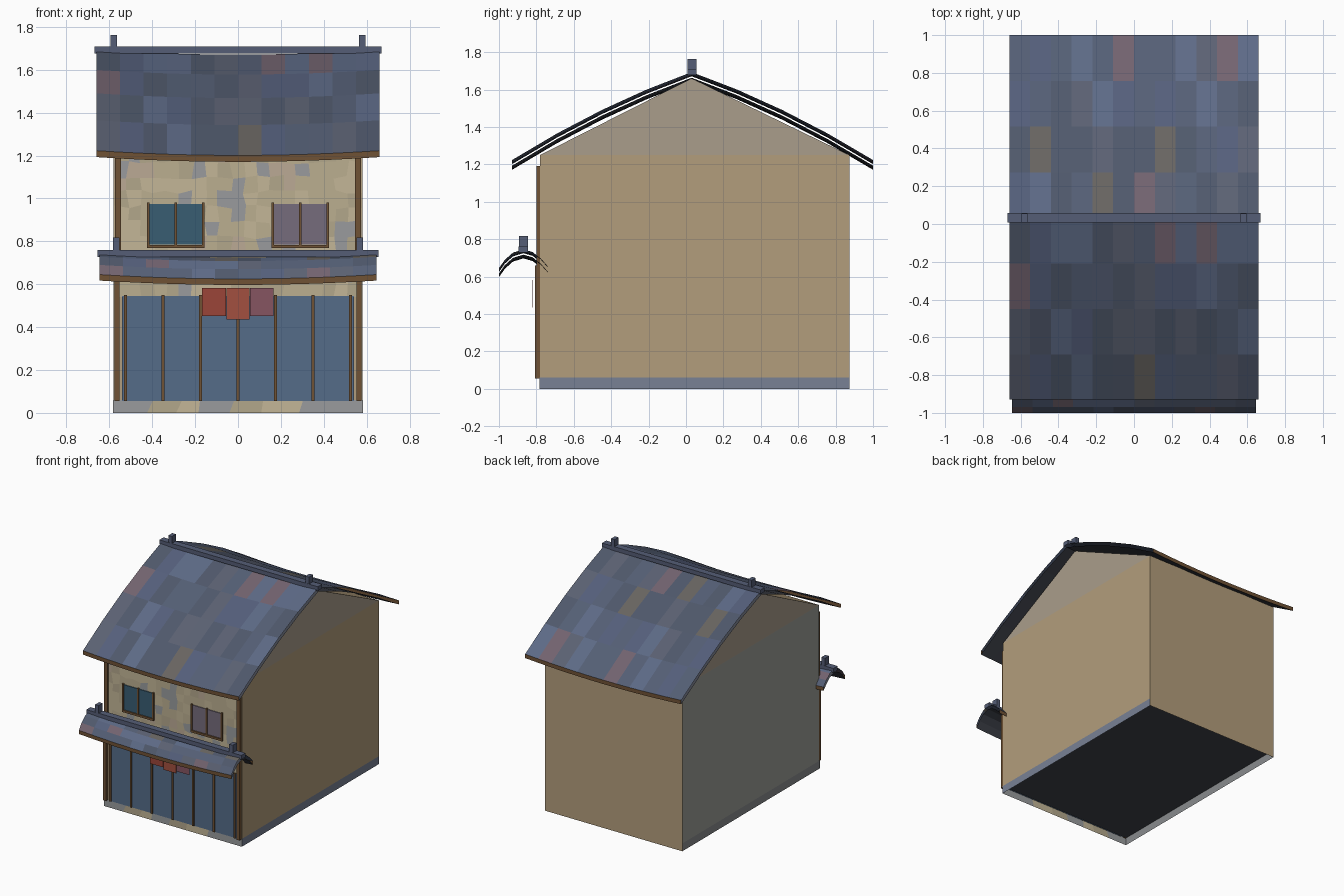
import bpy, bmesh, random
from mathutils import Vector

if "Cube" in bpy.data.objects:
    bpy.data.objects.remove(bpy.data.objects["Cube"])

random.seed(7)


def mat(name, rgb):
    m = bpy.data.materials.new(name)
    m.diffuse_color = (*rgb, 1)
    m.use_nodes = True
    m.node_tree.nodes["Principled BSDF"].inputs["Base Color"].default_value = m.diffuse_color
    return m


slates = [mat("slate_%d" % i, c) for i, c in enumerate([
    (.09, .115, .18), (.08, .10, .15), (.11, .145, .24), (.105, .12, .17),
    (.09, .115, .20), (.17, .125, .16), (.14, .13, .12)])]
plasters = [mat("plaster_%d" % i, c) for i, c in enumerate([
    (.50, .43, .28), (.55, .47, .31), (.45, .39, .26), (.50, .40, .30), (.32, .33, .34)])]
wall_m = mat("ochre_wall", (.45, .34, .20))
gable_m = mat("gable_plaster", (.40, .34, .26))
grey_m = mat("grey_wall", (.34, .35, .32))
stone_m = mat("stone", (.19, .22, .30))
pale_m = mat("pale_stone", (.25, .26, .27))
dark_m = mat("dark_underside", (.05, .055, .07))
wood_m = mat("wood", (.16, .085, .035))
ridge_m = mat("ridge_slate", (.09, .11, .18))
blue_m = mat("shop_blue", (.09, .15, .25))
teal_m = mat("teal_glass", (.04, .11, .17))
mauve_m = mat("mauve_glass", (.18, .15, .20))
reds = [mat("cloth_%d" % i, c) for i, c in enumerate([
    (.33, .06, .04), (.36, .08, .05), (.24, .09, .12)])]


def finish(name, bm, mats):
    me = bpy.data.meshes.new(name)
    bm.to_mesh(me)
    bm.free()
    for m in mats:
        me.materials.append(m)
    ob = bpy.data.objects.new(name, me)
    bpy.context.collection.objects.link(ob)
    return ob


def box(name, x0, x1, y0, y1, z0, z1, m):
    bm = bmesh.new()
    bmesh.ops.create_cube(bm, size=1)
    for v in bm.verts:
        v.co = Vector(((x0 + x1) / 2 + v.co.x * (x1 - x0),
                       (y0 + y1) / 2 + v.co.y * (y1 - y0),
                       (z0 + z1) / 2 + v.co.z * (z1 - z0)))
    return finish(name, bm, [m])


def curved_roof(name, half_w, cols, profile, thick, sag):
    """Hollow sagging roof: tiled top sheet, dark soffit, wooden eave boards, open ends."""
    bm = bmesh.new()
    sheets = []
    for drop in (0, thick):
        rows = []
        for y, z in profile:
            xs = [half_w * (2 * i / cols - 1) for i in range(cols + 1)]
            rows.append([bm.verts.new((x, y, z - drop - sag * (1 - (x / half_w) ** 2))) for x in xs])
        sheets.append(rows)
    top, low = sheets
    n = len(slates)
    for j in range(len(profile) - 1):
        for i in range(cols):
            f = bm.faces.new((top[j][i], top[j][i + 1], top[j + 1][i + 1], top[j + 1][i]))
            f.material_index = random.choice([0, 0, 0, 1, 1, 2, 2, 3, 3, 4, 4, 5, 6])
            f = bm.faces.new((low[j][i], low[j + 1][i], low[j + 1][i + 1], low[j][i + 1]))
            f.material_index = n
    for i in range(cols):
        f = bm.faces.new((top[0][i], low[0][i], low[0][i + 1], top[0][i + 1]))
        f.material_index = n + 1
        f = bm.faces.new((top[-1][i], top[-1][i + 1], low[-1][i + 1], low[-1][i]))
        f.material_index = n + 1
    return finish(name, bm, slates + [dark_m, wood_m])


def patchwork(name, x0, x1, z0, z1, y, cols, rows, jitter, weights):
    """Flat wall sheet of irregular coloured plaster patches."""
    bm = bmesh.new()
    dx, dz = (x1 - x0) / cols, (z1 - z0) / rows
    g = []
    for j in range(rows + 1):
        line = []
        for i in range(cols + 1):
            jx = random.uniform(-jitter, jitter) * dx * (0 < i < cols)
            jz = random.uniform(-jitter, jitter) * dz * (0 < j < rows)
            line.append(bm.verts.new((x0 + i * dx + jx, y, z0 + j * dz + jz)))
        g.append(line)
    for j in range(rows):
        for i in range(cols):
            f = bm.faces.new((g[j][i], g[j][i + 1], g[j + 1][i + 1], g[j + 1][i]))
            f.material_index = random.choices(range(5), weights)[0]
    return finish(name, bm, plasters)


# open plinth skirt: sides and back, patchwork front
bm = bmesh.new()
ring = [[bm.verts.new((x, y, z)) for x, y in
         ((.581, -.783), (.581, .874), (-.581, .874), (-.581, -.783))] for z in (0, .06)]
for i in range(3):
    f = bm.faces.new((ring[0][i], ring[0][i + 1], ring[1][i + 1], ring[1][i]))
    f.material_index = i
finish("plinth", bm, [stone_m, wall_m, pale_m])
patchwork("plinth_front", -.583, .583, 0, .06, -.783, 8, 1, .3, [2, 1, 1, 0, 4])

# house body with gable tops; its dark floor is raised inside the plinth
bm = bmesh.new()
sides = []
for x in (-.58, .58):
    p = [bm.verts.new((x, y, z)) for y, z in
         ((-.78, .058), (.873, .058), (.873, 1.25), (.03, 1.66), (-.78, 1.25))]
    bm.faces.new((p[0], p[1], p[2], p[4])).material_index = 2 if x < 0 else 0
    bm.faces.new((p[4], p[2], p[3])).material_index = 1
    sides.append(p)
a, b = sides
for i in range(5):
    k = (i + 1) % 5
    bm.faces.new((a[i], b[i], b[k], a[k])).material_index = 3 if i == 0 else 0
bmesh.ops.recalc_face_normals(bm, faces=bm.faces)
finish("house_body", bm, [wall_m, gable_m, grey_m, dark_m])

# front wall, shop panels and mullions
patchwork("front_wall", -.575, .575, .54, 1.24, -.784, 19, 10, .15, [5, 5, 4, 2, 2])
box("shop_panels", -.54, .54, -.788, -.779, .055, .545, blue_m)
for i in range(7):
    x = -.525 + .175 * i
    box("shop_mullion", x - .007, x + .007, -.796, -.78, .055, .55, wood_m)
for s in (-1, 1):
    box("corner_post", s * .565 - .012, s * .565 + .012, -.806, -.778, .055, .66, wood_m)
    box("upper_corner_post", s * .56 - .014, s * .56 + .014, -.798, -.778, .66, 1.19, wood_m)

# upper windows
for cx, glass in ((-.29, teal_m), (.29, mauve_m)):
    box("window_glass", cx - .125, cx + .125, -.79, -.779, .785, .975, glass)
    for d in (-.128, 0, .128):
        box("window_bar", cx + d - .006, cx + d + .006, -.797, -.78, .775, .982, wood_m)
    box("window_sill", cx - .134, cx + .134, -.798, -.78, .768, .784, wood_m)

# hanging door cloth
for x0, x1, z0, m in ((-.168, -.056, .452, reds[0]), (-.054, .054, .435, reds[1]), (.056, .165, .452, reds[2])):
    box("door_cloth", x0, x1, -.824, -.82, z0, .582, m)

# main roof
profile = []
for k in range(-4, 5):
    t = abs(k) / 4
    half = .96 if k < 0 else .97
    profile.append((.03 + half * k / 4, 1.693 - .47 * t + .13 * t * (1 - t)))
curved_roof("main_roof", .66, 12, profile, .03, .022)

# awning roof over the shopfront
curved_roof("awning_roof", .645, 12,
            [(-1, .645), (-.968, .69), (-.925, .728), (-.87, .745),
             (-.82, .731), (-.775, .695), (-.74, .655)], .028, .02)

# ridge beams with end finials
for name, hw, y, z, px, h in (("main_ridge", .67, .032, 1.677, .58, .085),
                              ("awning_ridge", .655, -.87, .728, .567, .09)):
    box(name, -hw, hw, y - .025, y + .025, z, z + .032, ridge_m)
    for s in (-1, 1):
        box(name + "_finial", s * px - .015, s * px + .015, y - .024, y + .024, z + .01, z + h, ridge_m)
